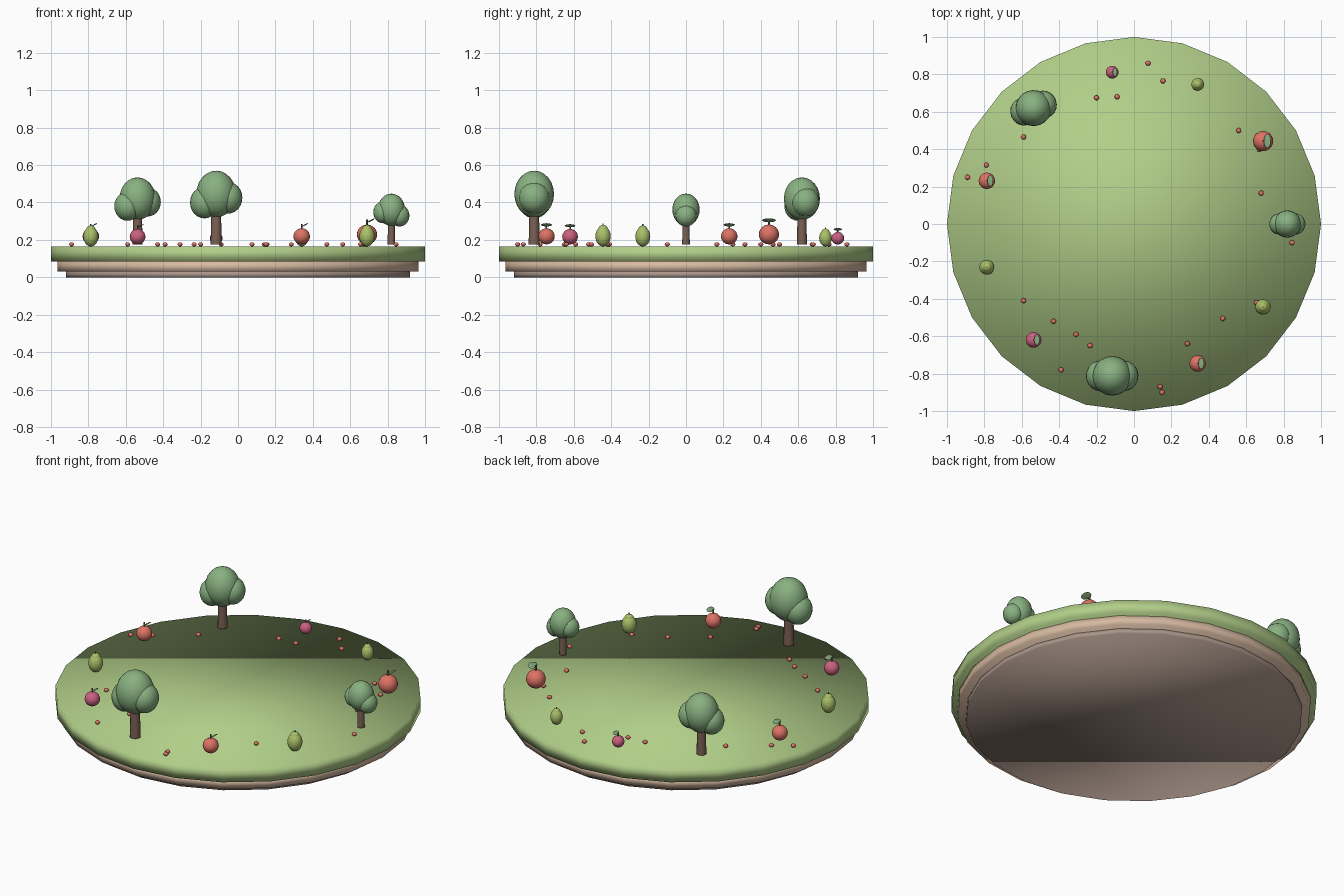
import bpy
from math import cos, sin, pi, radians
from mathutils import Matrix, Vector

if "Cube" in bpy.data.objects:
    bpy.data.objects.remove(bpy.data.objects["Cube"])


def material(name, rgb):
    m = bpy.data.materials.new(name)
    m.diffuse_color = (*rgb, 1)
    m.use_nodes = True
    m.node_tree.nodes["Principled BSDF"].inputs["Base Color"].default_value = m.diffuse_color
    return m


GRASS = material("grass", (0.44, 0.62, 0.25))
EARTH = material("earth", (0.68, 0.49, 0.36))
SOIL = material("soil", (0.40, 0.30, 0.25))
BARK = material("bark", (0.20, 0.12, 0.09))
LEAF = material("leaf", (0.25, 0.44, 0.22))
RED = material("apple_red", (0.72, 0.17, 0.13))
PINK = material("plum_pink", (0.60, 0.12, 0.22))
PEAR = material("pear_green", (0.40, 0.53, 0.14))

TOP = 0.165      # grass level
BASE = 0.175     # trunk and fruit resting level


def finish(name, mat):
    ob = bpy.context.object
    ob.name = name
    ob.data.materials.append(mat)
    return ob


def disc(name, r, z0, z1, mat):
    bpy.ops.mesh.primitive_cylinder_add(vertices=24, radius=r, depth=z1 - z0,
                                        location=(0, 0, (z0 + z1) / 2))
    ob = finish(name, mat)
    bpy.ops.object.shade_smooth()
    return ob


def blob(name, loc, size, mat, rot=(0, 0, 0), seg=20, rings=12):
    bpy.ops.mesh.primitive_uv_sphere_add(segments=seg, ring_count=rings, radius=1,
                                         location=loc, rotation=rot)
    ob = finish(name, mat)
    ob.scale = size
    bpy.ops.object.shade_smooth()
    return ob


def post(name, x, y, z0, z1, r0, r1, mat, n=12):
    bpy.ops.mesh.primitive_cone_add(vertices=n, radius1=r0, radius2=r1, depth=z1 - z0,
                                    location=(x, y, (z0 + z1) / 2))
    ob = finish(name, mat)
    bpy.ops.object.shade_smooth_by_angle(angle=radians(40))
    return ob


def tree(x, y, s, turn):
    post("tree_trunk", x, y, BASE, BASE + 0.2 * s, 0.03 * s, 0.025 * s, BARK)
    rot = Matrix.Rotation(radians(turn), 3, 'Z')
    # main crown, low side lobe, high side lobe
    for name, dx, dz, size in (("tree_crown", 0, 0.27, (0.106, 0.106, 0.125)),
                               ("tree_lobe_low", -0.063, 0.225, (0.077, 0.082, 0.085)),
                               ("tree_lobe_high", 0.063, 0.25, (0.077, 0.082, 0.085))):
        p = Vector((x, y, BASE)) + rot @ Vector((dx, 0, dz)) * s
        blob(name, p, [v * s for v in size], LEAF, (0, 0, radians(turn)))


def round_fruit(name, x, y, r, mat):
    zc = BASE + r
    blob(name + "_body", (x, y, zc), (r, r, r * 0.98), mat)
    post(name + "_stem", x, y, zc + 0.85 * r, zc + 1.5 * r, 0.09 * r, 0.09 * r, BARK, 8)
    blob(name + "_leaf", (x + 0.42 * r, y, zc + 1.4 * r), (0.4 * r, 0.7 * r, 0.07 * r),
         LEAF, (0, radians(-28), 0), 12, 8)


def pear(x, y, r):
    blob("pear_body", (x, y, TOP + 1.32 * r), (r, r, 1.32 * r), PEAR)
    blob("pear_neck", (x, y, TOP + 2.25 * r), (0.62 * r, 0.62 * r, 0.55 * r), PEAR)
    post("pear_stem", x, y, TOP + 2.7 * r, TOP + 3.0 * r, 0.08 * r, 0.08 * r, BARK, 8)


# layered island
disc("island_grass", 1.0, 0.085, TOP, GRASS)
disc("island_earth", 0.966, 0.03, 0.085, EARTH)
disc("island_soil", 0.92, 0.0, 0.03, SOIL)

# ring of eleven trees and fruits
ring = [("tree", 0.69, 180), ("apple", 0.054), ("pear", 0.034), ("plum", 0.034),
        ("tree", 0.91, 20), ("apple", 0.044), ("pear", 0.040), ("plum", 0.042),
        ("tree", 1.0, 0), ("apple", 0.044), ("pear", 0.041)]
for i, (kind, *args) in enumerate(ring):
    a = 2 * pi * i / len(ring)
    x, y = 0.82 * cos(a), 0.82 * sin(a)
    if kind == "tree":
        tree(x, y, *args)
    elif kind == "pear":
        pear(x, y, *args)
    else:
        round_fruit(kind, x, y, args[0], RED if kind == "apple" else PINK)

# berries scattered on the grass
berries = [(.075, .86), (.155, .765), (-.20, .675), (-.09, .68), (-.59, .465), (-.79, .315),
           (-.89, .25), (.56, .50), (.68, .165), (.845, -.10), (.475, -.505), (.285, -.64),
           (.14, -.87), (.15, -.90), (.655, -.42), (-.59, -.41), (-.43, -.52), (-.31, -.59),
           (-.235, -.65), (-.39, -.78), (.67, .40)]
for x, y in berries:
    blob("berry", (x, y, TOP + 0.011), (0.014, 0.014, 0.011), RED, seg=10, rings=6)
